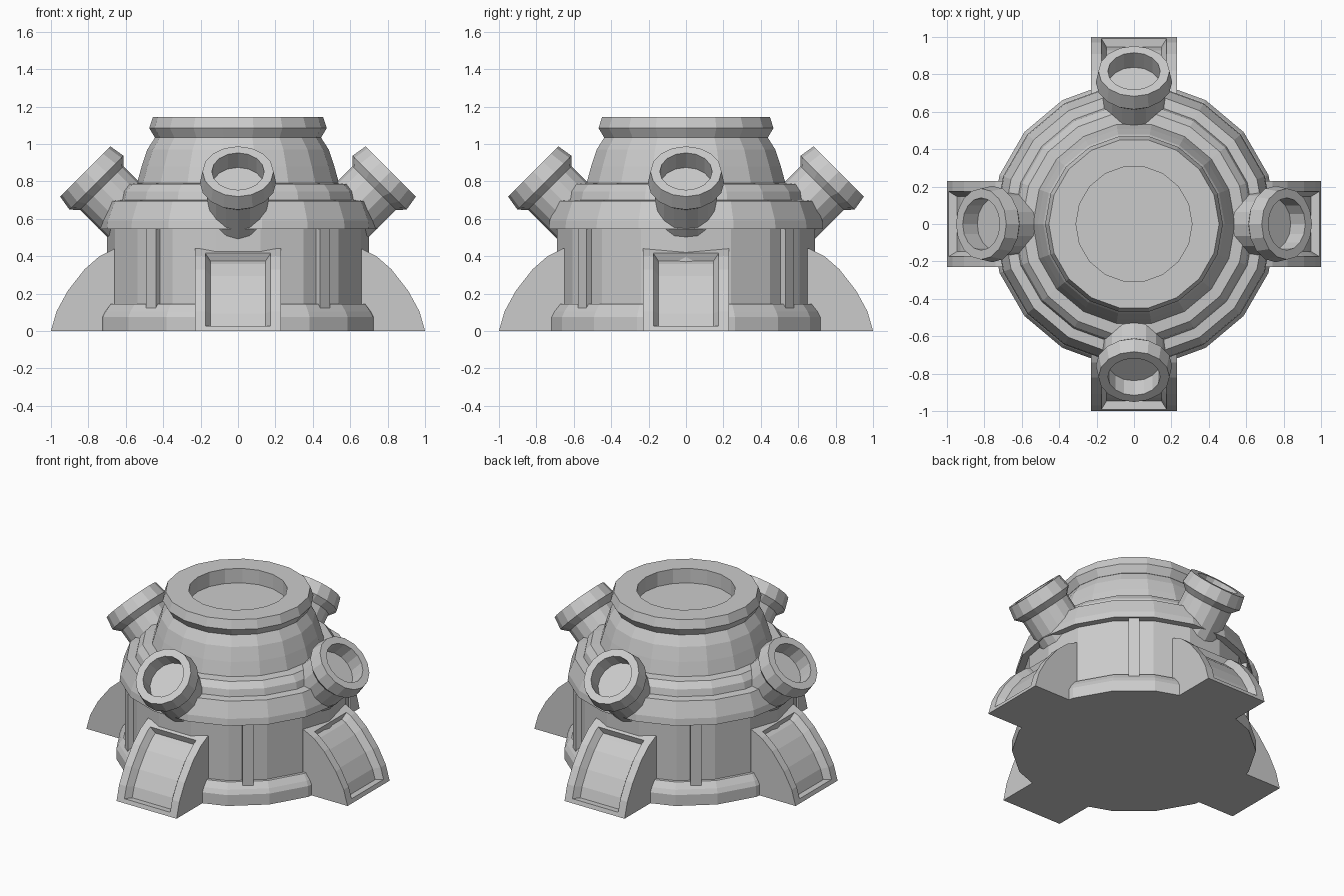
import bpy, bmesh, math
from mathutils import Matrix, Vector

if "Cube" in bpy.data.objects:
    bpy.data.objects.remove(bpy.data.objects["Cube"])

grey = bpy.data.materials.new("light grey")
grey.diffuse_color = (0.6, 0.6, 0.6, 1)
grey.use_nodes = True
grey.node_tree.nodes["Principled BSDF"].inputs["Base Color"].default_value = grey.diffuse_color


def finish(name, bm, matrix=Matrix()):
    bmesh.ops.recalc_face_normals(bm, faces=bm.faces)
    mesh = bpy.data.meshes.new(name)
    bm.to_mesh(mesh)
    bm.free()
    mesh.materials.append(grey)
    obj = bpy.data.objects.new(name, mesh)
    obj.matrix_world = matrix
    bpy.context.collection.objects.link(obj)
    return obj


def lathe(name, profile, sides, matrix=Matrix()):
    """Turn a list of (radius, height) around z and cap both ends."""
    bm = bmesh.new()
    rings = []
    for r, z in profile:
        rings.append([bm.verts.new((r * math.cos(math.tau * i / sides),
                                    r * math.sin(math.tau * i / sides), z))
                      for i in range(sides)])
    for a, b in zip(rings, rings[1:]):
        for i in range(sides):
            j = (i + 1) % sides
            bm.faces.new((a[i], a[j], b[j], b[i]))
    bm.faces.new(rings[0])
    bm.faces.new(rings[-1])
    return finish(name, bm, matrix)


def turn(degrees):
    return Matrix.Rotation(math.radians(degrees), 4, 'Z')


# Round building: plinth, wall, stepped rim and dome
SIDES = 18
lathe("body", [(0.765, 0), (0.765, 0.075), (0.75, 0.105), (0.72, 0.145),
               (0.70, 0.145), (0.70, 0.545), (0.745, 0.545), (0.74, 0.59),
               (0.70, 0.695), (0.645, 0.70), (0.635, 0.745), (0.60, 0.785),
               (0.54, 0.79), (0.515, 0.88), (0.485, 0.97), (0.44, 1.04)], SIDES)

# Top collar with a sunken round opening
lathe("top_collar", [(0.40, 1.02), (0.445, 1.035), (0.475, 1.085), (0.455, 1.145),
                     (0.31, 1.145), (0.31, 1.045)], SIDES)


# Curved buttress with a recessed front panel
def buttress(name, angle):
    path = [(1.0, 0), (0.97, 0.105), (0.91, 0.215), (0.82, 0.33),
            (0.74, 0.40), (0.66, 0.44)]
    path = [Vector(p) for p in path]
    frame = path[:]
    frame[0] = path[0].lerp(path[1], 0.26)
    frame[-1] = path[-1].lerp(path[-2], 0.6)
    centre = Vector((0.55, 0))
    floor = [p + (centre - p).normalized() * 0.045 for p in frame]

    bm = bmesh.new()

    def loop(points, half):
        left = [bm.verts.new((p.x, -half, p.y)) for p in points]
        right = [bm.verts.new((p.x, half, p.y)) for p in points]
        return left, right

    loops = [loop(path, 0.23), loop(frame, 0.175), loop(floor, 0.147)]
    # frame border and panel walls
    for outer, inner in zip(loops, loops[1:]):
        a = outer[0] + outer[1][::-1]
        b = inner[0] + inner[1][::-1]
        for i in range(len(a)):
            j = (i + 1) % len(a)
            bm.faces.new((a[i], a[j], b[j], b[i]))
    # panel floor
    left, right = loops[2]
    for i in range(len(left) - 1):
        bm.faces.new((left[i], left[i + 1], right[i + 1], right[i]))
    # sides, top, back and bottom
    left, right = loops[0]
    bl, br = loop([Vector((0.5, 0.44)), Vector((0.5, 0))], 0.23)
    bm.faces.new(left + bl)
    bm.faces.new(right + br)
    bm.faces.new((left[-1], bl[0], br[0], right[-1]))
    bm.faces.new((bl[0], bl[1], br[1], br[0]))
    bm.faces.new((bl[1], left[0], right[0], br[1]))
    finish(name, bm, turn(angle))


# Tilted tubes with flared open heads, one above each buttress
tube_profile = [(0.165, -0.45), (0.165, -0.126), (0.204, -0.085), (0.19, 0),
                (0.14, 0), (0.14, -0.11)]
tilt = Matrix.Translation((0.817, 0, 0.853)) @ Matrix.Rotation(math.radians(45), 4, 'Y')
for side, angle in (("right", 0), ("back", 90), ("left", 180), ("front", 270)):
    buttress(side + "_buttress", angle)
    lathe(side + "_tube", tube_profile, 16, turn(angle) @ tilt)

# Slim wall pillars between the buttresses
for i, angle in enumerate((50, 130, 230, 310)):
    bm = bmesh.new()
    bmesh.ops.create_cube(bm, size=1, matrix=Matrix.Translation((0.695, 0, 0.3325))
                          @ Matrix.Diagonal((0.06, 0.07, 0.435, 1)))
    finish("wall_pillar_%d" % (i + 1), bm, turn(angle))
